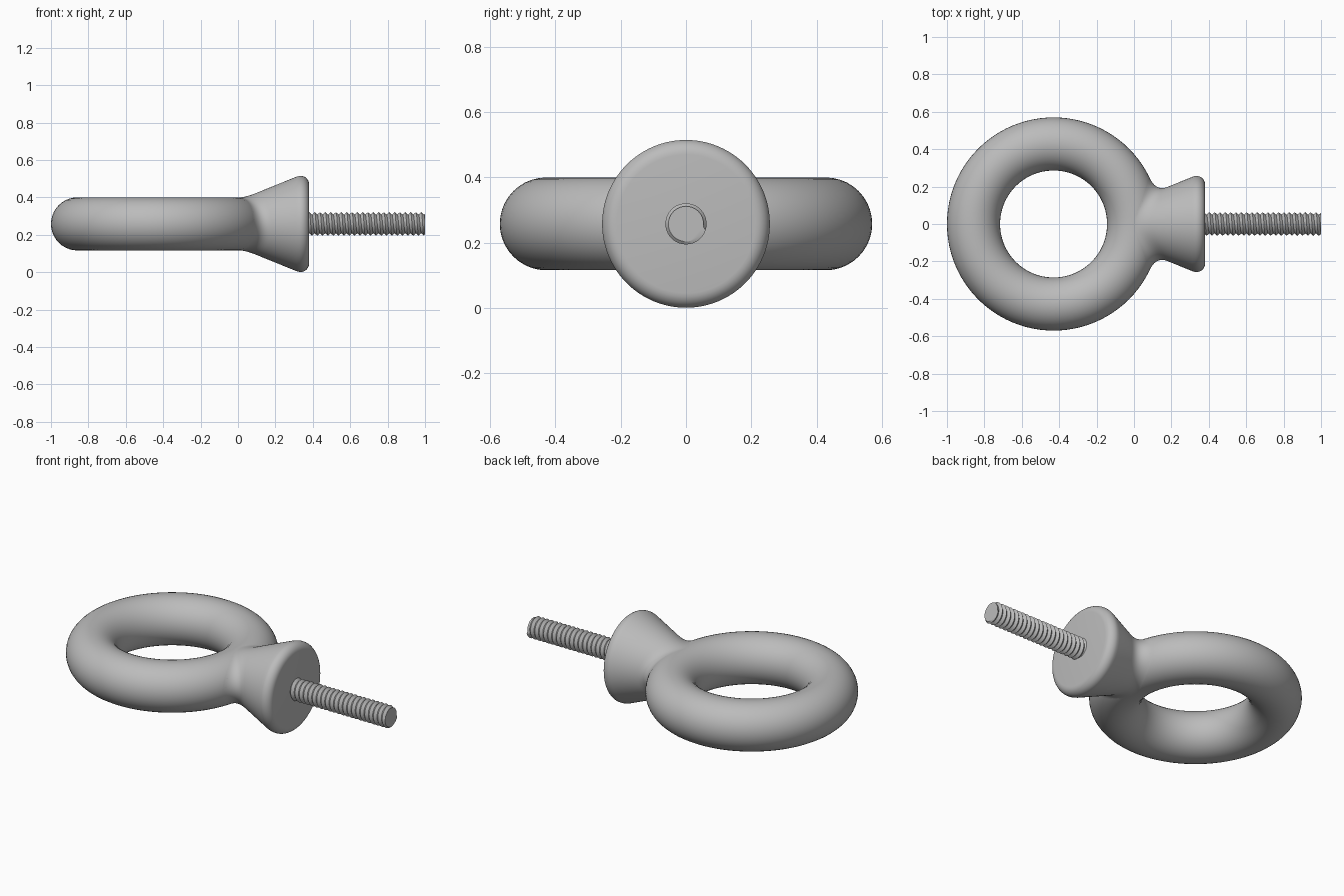
import bpy, bmesh, math
from mathutils import Vector

if "Cube" in bpy.data.objects:
    bpy.data.objects.remove(bpy.data.objects["Cube"])

CX, CZ = -0.43, 0.258          # ring centre and height of the shank axis
MAJOR, MINOR = 0.428, 0.142    # ring radii

steel = bpy.data.materials.new("grey_steel")
steel.diffuse_color = (0.5, 0.5, 0.5, 1)
steel.use_nodes = True
steel.node_tree.nodes["Principled BSDF"].inputs["Base Color"].default_value = steel.diffuse_color


def finish(ob, angle):
    ob.data.materials.clear()
    ob.data.materials.append(steel)
    bpy.ops.object.select_all(action='DESELECT')
    ob.select_set(True)
    bpy.context.view_layer.objects.active = ob
    bpy.ops.object.shade_smooth_by_angle(angle=math.radians(angle))


def from_bmesh(name, bm, angle):
    bmesh.ops.remove_doubles(bm, verts=bm.verts, dist=1e-5)
    bmesh.ops.recalc_face_normals(bm, faces=bm.faces)
    mesh = bpy.data.meshes.new(name)
    bm.to_mesh(mesh)
    bm.free()
    ob = bpy.data.objects.new(name, mesh)
    bpy.context.collection.objects.link(ob)
    finish(ob, angle)


def point(x, r, a):
    return Vector((x, r * math.cos(a), CZ + r * math.sin(a)))


def bisect(inside, lo, hi):
    for _ in range(40):
        mid = (lo + hi) / 2
        lo, hi = (mid, hi) if inside(mid) else (lo, mid)
    return lo


def in_ring(x, r, a):
    p = point(x, r, a)
    return math.hypot(math.hypot(p.x - CX, p.y) - MAJOR, p.z - CZ) < MINOR


def cone_r(x):
    return 0.142 + 0.405 * (x - 0.04)


# Lifting ring
bpy.ops.mesh.primitive_torus_add(location=(CX, 0, CZ), major_radius=MAJOR,
                                 minor_radius=MINOR, major_segments=96, minor_segments=40)
ring = bpy.context.object
ring.name = "ring"
finish(ring, 40)

# Flared collar: blended into the ring, rounded at the rim, flat at the back
bm = bmesh.new()
N = 96
columns = []
for s in range(N):
    a = 2 * math.pi * s / N
    x0 = bisect(lambda x: in_ring(x, cone_r(x), a), 0.0, 0.3)
    x1 = x0 - 0.035
    p0 = Vector((x1, bisect(lambda r: in_ring(x1, r, a), 0.0, 0.6)))
    p1 = Vector((x0, cone_r(x0)))
    p2 = Vector((x0 + 0.065, cone_r(x0 + 0.065)))
    prof = [p0 * (1 - t) ** 2 + p1 * 2 * t * (1 - t) + p2 * t * t
            for t in (i / 8 for i in range(9))]
    prof.append(Vector((0.312, cone_r(0.312))))
    for i in range(9):                       # rim rounding
        b = math.radians(112 - 112 * i / 8)
        prof.append(Vector((0.335 + 0.045 * math.cos(b), 0.212 + 0.045 * math.sin(b))))
    columns.append([bm.verts.new(point(p.x, p.y, a)) for p in prof])
for s in range(N):
    c, d = columns[s], columns[(s + 1) % N]
    for i in range(len(c) - 1):
        bm.faces.new((c[i], c[i + 1], d[i + 1], d[i]))
bm.faces.new([c[-1] for c in columns])
from_bmesh("collar", bm, 40)

# Threaded shank: helical V thread with a flat end
bm = bmesh.new()
START, END, PITCH, CREST, ROOT, SEG = 0.36, 1.0, 0.0285, 0.063, 0.050, 40
rows = []
for j in range(-2, int(2 * (END - START) / PITCH) + 3):
    row = []
    for s in range(SEG + 1):
        x = START + PITCH * (j / 2 + s / SEG)
        r = CREST if j % 2 else ROOT
        if x >= END or x <= START:
            x, r = min(max(x, START), END), ROOT + 0.004
        row.append(bm.verts.new(point(x, r, 2 * math.pi * s / SEG)))
    rows.append(row)
for c, d in zip(rows, rows[1:]):
    for s in range(SEG):
        bm.faces.new((c[s], c[s + 1], d[s + 1], d[s]))
bm.faces.new([bm.verts.new(point(END, ROOT + 0.004, 2 * math.pi * s / SEG)) for s in range(SEG)])
from_bmesh("threaded_shank", bm, 25)
